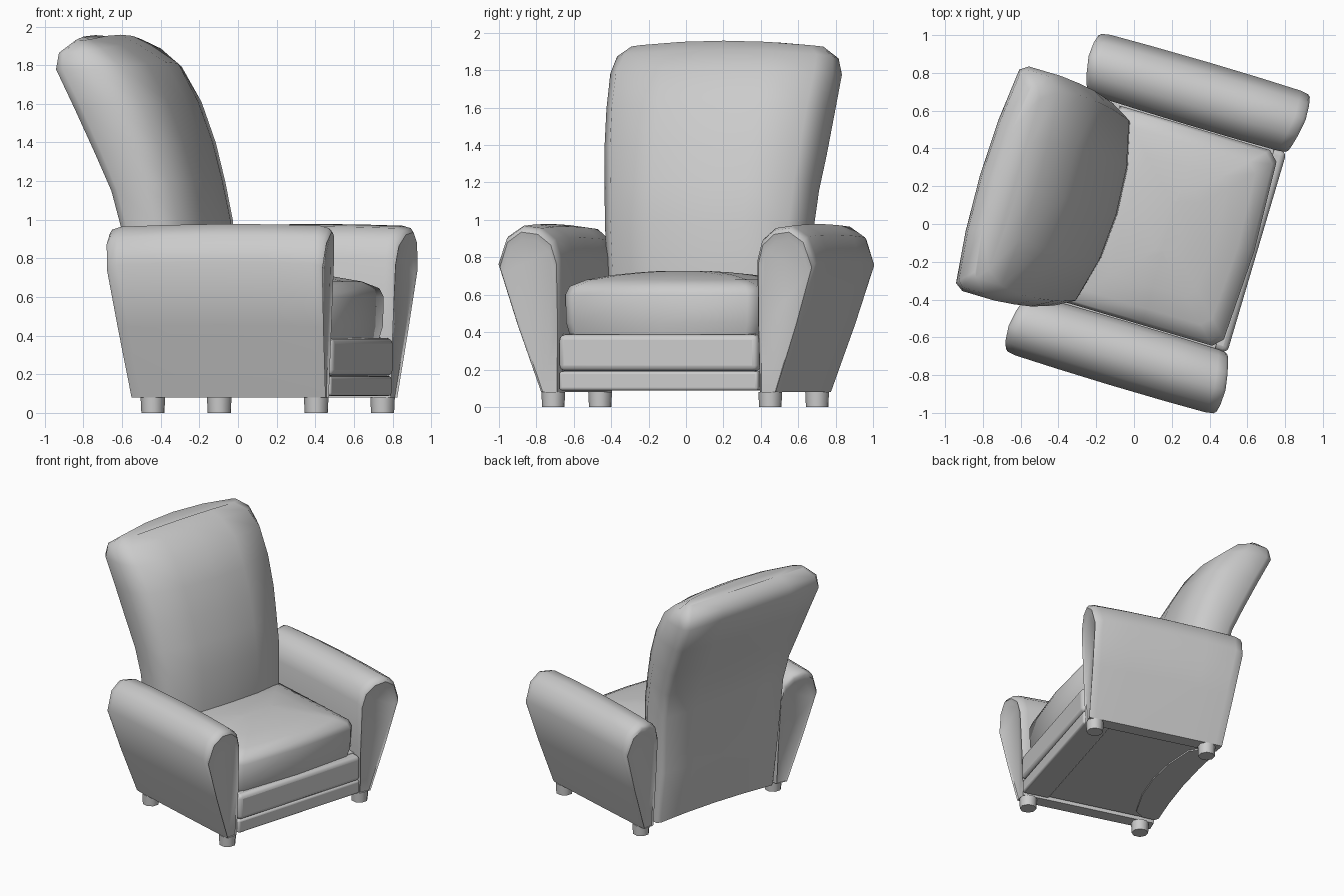
import bpy, bmesh, math
from mathutils import Matrix, Vector

if "Cube" in bpy.data.objects:
    bpy.data.objects.remove(bpy.data.objects["Cube"])

# Chair frame: u = forward, v = sideways, turned slightly in plan
PLACE = Matrix.Translation((0.011, 0.038, 0)) @ Matrix.Rotation(math.radians(-16.5), 4, 'Z')


def finish(name, bm, angle=40, bevel=0):
    bmesh.ops.recalc_face_normals(bm, faces=bm.faces[:])
    me = bpy.data.meshes.new(name)
    bm.to_mesh(me)
    bm.free()
    ob = bpy.data.objects.new(name, me)
    bpy.context.collection.objects.link(ob)
    ob.matrix_world = PLACE
    if bevel:
        m = ob.modifiers.new("Bevel", 'BEVEL')
        m.width = bevel
        m.segments = 3
    bpy.ops.object.select_all(action='DESELECT')
    ob.select_set(True)
    bpy.context.view_layer.objects.active = ob
    bpy.ops.object.shade_smooth_by_angle(angle=math.radians(angle))
    return ob


def loft(name, rings, angle=40):
    bm = bmesh.new()
    vs = [[bm.verts.new(p) for p in r] for r in rings]
    n = len(rings[0])
    for a, b in zip(vs, vs[1:]):
        for i in range(n):
            j = (i + 1) % n
            bm.faces.new((a[i], a[j], b[j], b[i]))
    bm.faces.new(vs[0])
    bm.faces.new(vs[-1])
    return finish(name, bm, angle)


def box(name, u0, u1, hv, z0, z1, bevel):
    bm = bmesh.new()
    bmesh.ops.create_cube(bm, size=1)
    for v in bm.verts:
        v.co = Vector(((u0 + u1) / 2 + v.co.x * (u1 - u0), v.co.y * 2 * hv,
                       (z0 + z1) / 2 + v.co.z * (z1 - z0)))
    return finish(name, bm, 40, bevel)


# Armrests: flared cross-section lofted front to back, softly rounded ends
ARM = [(.56, .08), (.548, .45), (.545, .80), (.575, .905), (.65, .965), (.75, .978),
       (.84, .92), (.893, .78), (.79, .45), (.66, .08)]
# position along arm (0 back, 1 front), section scale, depth offset
STEPS = [(0, .74, .012), (0, .86, 0), (.012, .92, 0), (.05, .96, 0), (.25, .985, 0), (.5, 1, 0),
         (.75, .995, 0), (.95, .975, 0), (.988, .94, 0), (1, .88, 0), (1, .78, -.012)]


def arm_ring(side, t, s, off):
    ring = []
    for v, z in ARM:
        k = (z - .08) / .9
        c = .605 + .115 * k
        inward = max(0, c - v) * .2
        back, front = -.393 - .09 * k + inward, .655 + .06 * k - inward
        ring.append((back + (front - back) * t + off, side * (c + (v - c) * s),
                     .08 + (z - .08) * (.6 + .4 * s)))
    return ring


for label, side in (("left", 1), ("right", -1)):
    loft(label + "_armrest", [arm_ring(side, *st) for st in STEPS], 50)

# Backrest: bowed, reclined stack of rings (back u, back z, front u, front z, half width)
LEVELS = [(-.40, .09, -.22, .09, .535), (-.45, .50, -.18, .50, .54), (-.475, .95, -.19, 1.0, .56),
          (-.525, 1.15, -.235, 1.2, .575), (-.605, 1.34, -.29, 1.4, .595), (-.71, 1.57, -.37, 1.61, .61),
          (-.81, 1.80, -.48, 1.81, .62), (-.80, 1.885, -.58, 1.905, .60), (-.73, 1.95, -.67, 1.952, .53)]
AROUND = [(-.95, 0), (-.5, 0), (0, 0), (.5, 0), (.95, 0), (1, .12), (1, .65), (.89, .97),
          (.45, 1), (0, 1), (-.45, 1), (-.89, .97), (-1, .65), (-1, .12)]
rings = []
for i, (ub, zb, uf, zf, hw) in enumerate(LEVELS):
    ring = []
    for s, t in AROUND:
        bulge = 1 - s * s
        back_bow = .03 if i == 0 else -.045 * min(1, i / 4)
        front_bow = .085 if i < 7 else .03
        u = ub + (uf - ub) * t + bulge * (back_bow * (1 - t) + front_bow * t)
        z = zb + (zf - zb) * t
        if z > 1.7:
            z -= .03 * s * s - .006
        ring.append((u, s * hw - .018 * min(1, i / 2), z))
    rings.append(ring)
loft("backrest", rings, 50)


# Seat cushion: rounded rectangle rings rising to a crown (z, inset)
def cushion_ring(z, d):
    u0, u1, h, r = -.25 + d, .63 - d, .54 - d, .05
    mid = (u0 + u1) / 2
    b = .022
    return [(u0, -h, z), (mid, -h, z), (u1 - r, -h, z), (u1, -h + r, z), (u1 + b, 0, z),
            (u1, h - r, z), (u1 - r, h, z), (mid, h, z), (u0, h, z), (u0 - b, 0, z)]


loft("seat_cushion", [cushion_ring(z, d) for z, d in
                      ((.38, .02), (.45, .003), (.60, 0), (.645, .018), (.68, .09), (.706, .21),
                       (.72, .32), (.726, .40))], 55)

# Base frame and the two front rails
box("base_frame", -.33, .60, .55, .10, .39, .005)
box("upper_front_rail", .45, .667, .555, .192, .387, .03)
box("lower_front_rail", .45, .657, .555, .088, .19, .015)

# Feet: short tapered eight-sided blocks
for a, u in (("front", .59), ("back", -.292)):
    for b, v in (("left", .605), ("right", -.605)):
        bm = bmesh.new()
        bmesh.ops.create_cone(bm, cap_ends=True, segments=8, radius1=.06, radius2=.064, depth=.08,
                              matrix=Matrix.Translation((u, v, .04)) @ Matrix.Rotation(math.pi / 8, 4, 'Z'))
        finish(a + "_" + b + "_foot", bm, 50)
